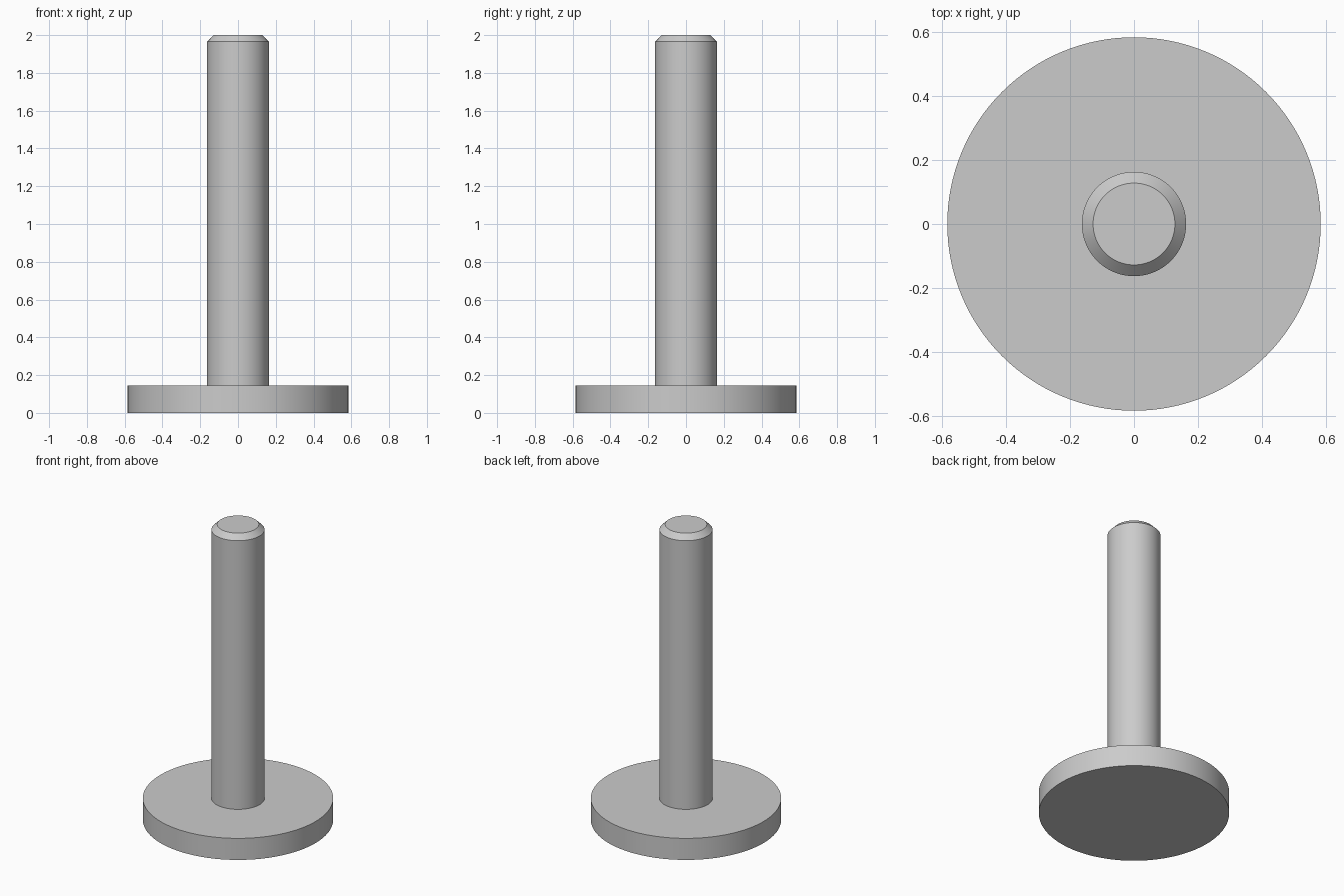
import bpy
import math

SEGMENTS = 128

cube = bpy.data.objects.get("Cube")
if cube:
    bpy.data.objects.remove(cube, do_unlink=True)

# Single plain grey finish
grey = bpy.data.materials.new("plain_grey")
grey.use_nodes = True
colour = (0.6, 0.6, 0.6, 1.0)
grey.diffuse_color = colour
grey.node_tree.nodes["Principled BSDF"].inputs["Base Color"].default_value = colour


def lathe(name, profile):
    """Closed solid of revolution from (radius, height) points, bottom to top."""
    n = SEGMENTS
    verts = [(r * math.cos(math.tau * i / n), r * math.sin(math.tau * i / n), z)
             for r, z in profile for i in range(n)]
    faces = [(k * n + i, k * n + (i + 1) % n, (k + 1) * n + (i + 1) % n, (k + 1) * n + i)
             for k in range(len(profile) - 1) for i in range(n)]
    # Flat end: the bottom cap is reversed to face down
    if profile[0][0] > 0:
        faces.append(tuple(reversed(range(n))))
    faces.append(tuple(range(len(verts) - n, len(verts))))
    mesh = bpy.data.meshes.new(name)
    mesh.from_pydata(verts, [], faces)
    mesh.materials.append(grey)
    obj = bpy.data.objects.new(name, mesh)
    bpy.context.collection.objects.link(obj)
    bpy.ops.object.select_all(action="DESELECT")
    obj.select_set(True)
    bpy.context.view_layer.objects.active = obj
    bpy.ops.object.shade_smooth_by_angle(angle=math.radians(30))
    return obj


# Round base and shaft in one stepped profile with a chamfered tip
lathe("flanged_pin", [
    (0.584, 0.0),
    (0.584, 0.146),
    (0.163, 0.146),
    (0.163, 1.965),
    (0.128, 2.0),
])
